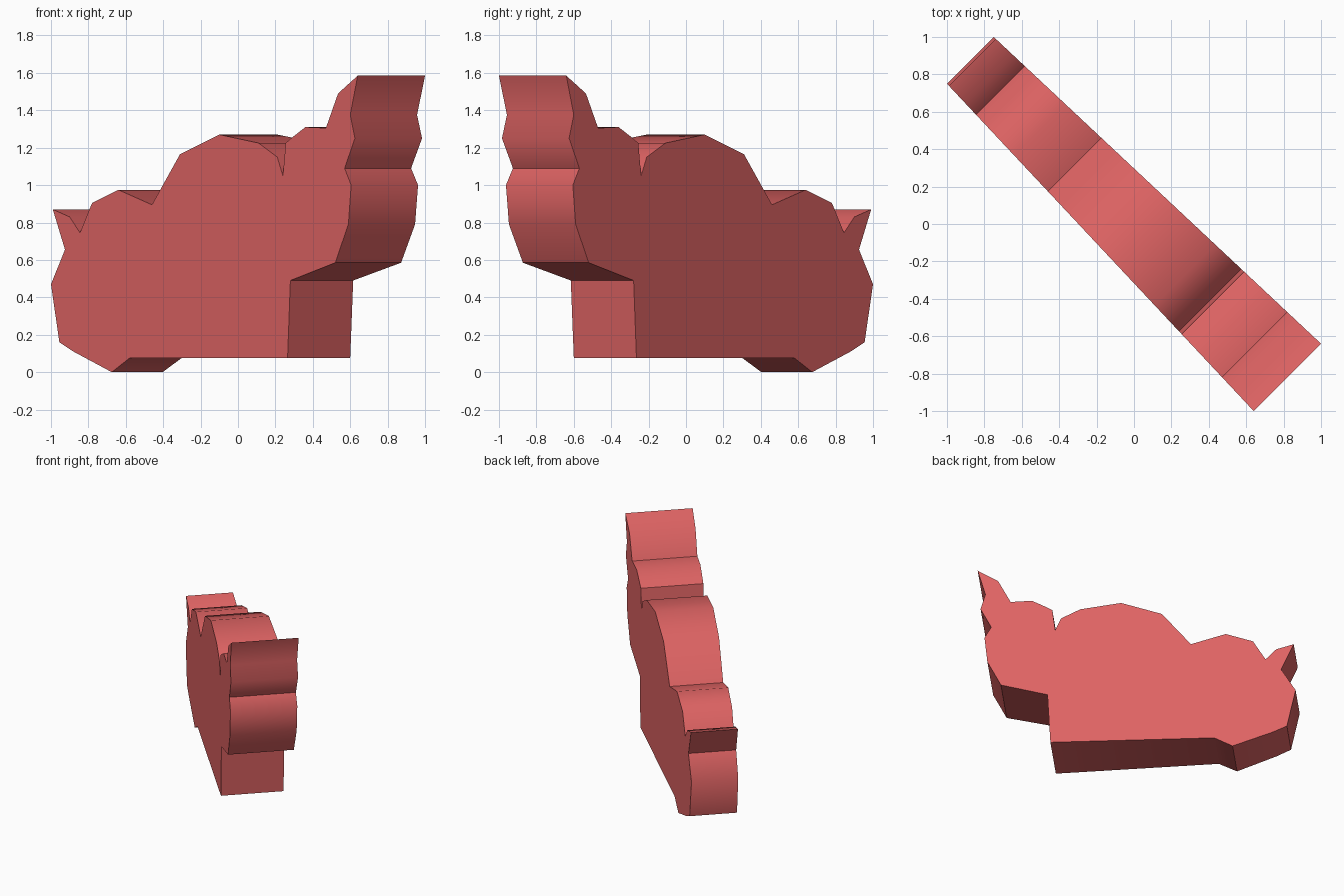
import bpy
import bmesh
import math

default_cube = bpy.data.objects.get("Cube")
if default_cube:
    bpy.data.objects.remove(default_cube, do_unlink=True)

# Single matte red
red = bpy.data.materials.new("soft red")
red.use_nodes = True
red_colour = (0.73, 0.125, 0.125, 1)
red.diffuse_color = red_colour
red.node_tree.nodes["Principled BSDF"].inputs["Base Color"].default_value = red_colour

# Outline of the slab as (x on the front side, z), listed by region
left_tuft = [(-1, .47), (-.925, .655), (-.99, .87), (-.9, .83), (-.845, .745)]
low_hump = [(-.78, .905), (-.64, .975), (-.46, .895)]
high_hump = [(-.31, 1.165), (-.1, 1.27), (.11, 1.225), (.21, 1.15), (.24, 1.05)]
right_peak = [(.255, 1.225), (.29, 1.255), (.36, 1.31), (.47, 1.305),
              (.535, 1.49), (.64, 1.585)]
right_edge = [(.6, 1.375), (.625, 1.25), (.57, 1.09), (.605, 1), (.59, .79),
              (.52, .585)]
underside = [(.28, .49), (.267, .13), (.265, .075), (-.58, .075), (-.675, 0),
             (-.88, .11), (-.955, .16)]
outline = left_tuft + low_hump + high_hump + right_peak + right_edge + underside


def front_point(x, z):
    """Place an outline point on the slanting front side."""
    return (x, .75 - (x + 1) * 1.75 / 1.64, z)


def back_point(x, z):
    """Mirror the front point across the diagonal centre plane."""
    fx, fy, fz = front_point(x, z)
    return (-fy, -fx, fz)


# Slab that widens towards its right end, standing on a diagonal
bm = bmesh.new()
front = [bm.verts.new(front_point(x, z)) for x, z in outline]
back = [bm.verts.new(back_point(x, z)) for x, z in outline]
bm.faces.new(front)
bm.faces.new(list(reversed(back)))
for i in range(len(outline)):
    j = (i + 1) % len(outline)
    bm.faces.new((front[j], front[i], back[i], back[j]))
bmesh.ops.recalc_face_normals(bm, faces=bm.faces)

mesh = bpy.data.meshes.new("outlined_slab")
bm.to_mesh(mesh)
bm.free()
mesh.materials.append(red)
slab = bpy.data.objects.new("outlined_slab", mesh)
bpy.context.collection.objects.link(slab)

# Soft rim with sharp corners at the notches and side faces
bpy.ops.object.select_all(action="DESELECT")
slab.select_set(True)
bpy.context.view_layer.objects.active = slab
bpy.ops.object.shade_smooth_by_angle(angle=math.radians(45))
